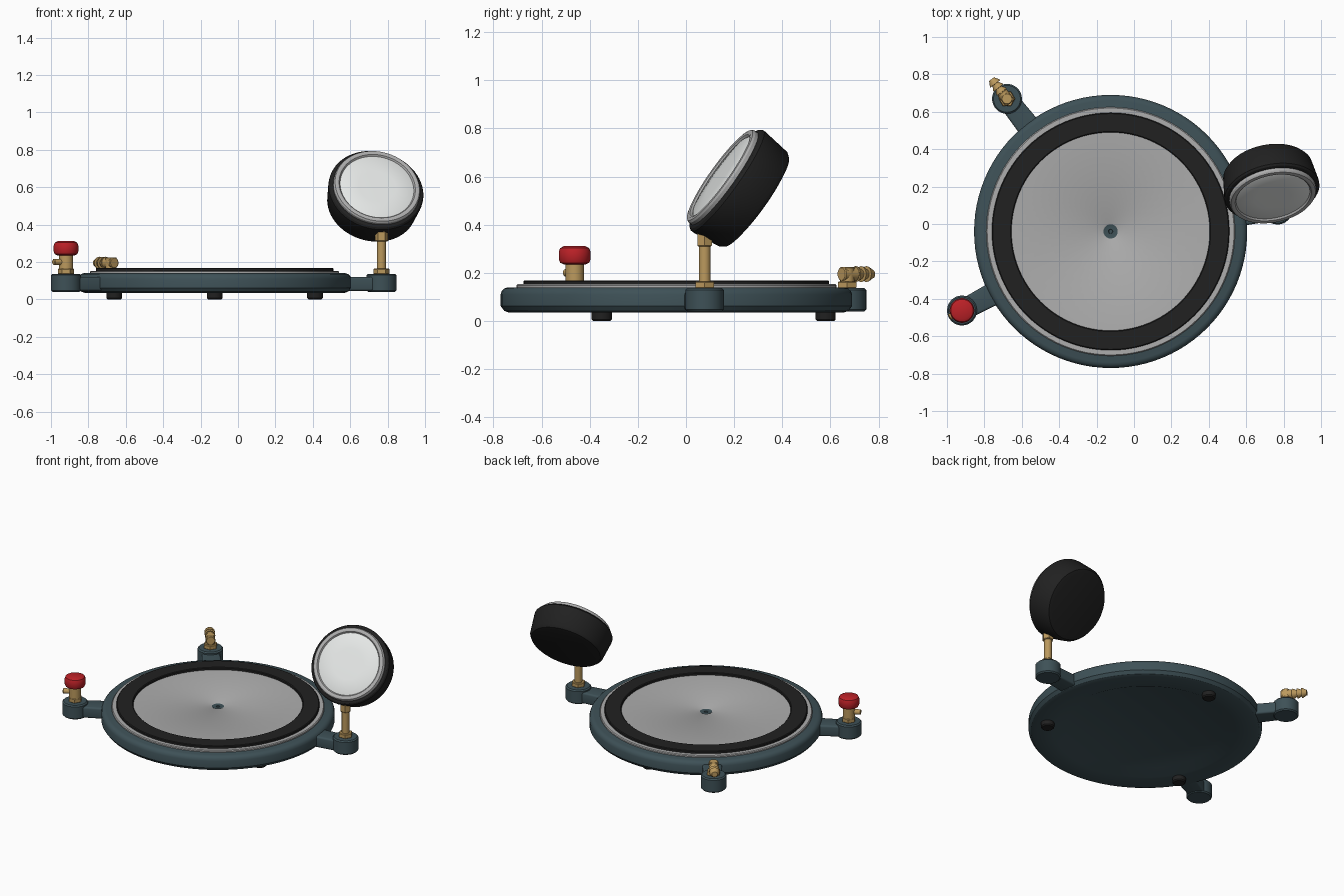
import bpy, bmesh
from math import sin, cos, pi, radians
from mathutils import Vector, Matrix

cube = bpy.data.objects.get("Cube")
if cube:
    bpy.data.objects.remove(cube, do_unlink=True)


def material(name, rgb):
    m = bpy.data.materials.new(name)
    m.use_nodes = True
    m.diffuse_color = (*rgb, 1)
    bsdf = next(n for n in m.node_tree.nodes if n.type == 'BSDF_PRINCIPLED')
    bsdf.inputs["Base Color"].default_value = (*rgb, 1)
    bsdf.inputs["Roughness"].default_value = 0.5
    return m


TEAL = material("dark teal paint", (0.048, 0.082, 0.095))
RUBBER = material("black rubber", (0.015, 0.015, 0.015))
STEEL = material("grey steel", (0.42, 0.42, 0.42))
DIAL = material("pale dial", (0.78, 0.8, 0.79))
BRASS = material("brass", (0.5, 0.32, 0.11))
RED = material("red knob", (0.5, 0.015, 0.02))


def finish(name, bm, mat, angle=32):
    bmesh.ops.recalc_face_normals(bm, faces=bm.faces)
    mesh = bpy.data.meshes.new(name)
    bm.to_mesh(mesh)
    bm.free()
    mesh.materials.append(mat)
    ob = bpy.data.objects.new(name, mesh)
    bpy.context.collection.objects.link(ob)
    bpy.ops.object.select_all(action='DESELECT')
    ob.select_set(True)
    bpy.context.view_layer.objects.active = ob
    bpy.ops.object.shade_smooth_by_angle(angle=radians(angle))
    return ob


def lathe(name, profile, mat, at=(0, 0, 0), axis=(0, 0, 1), sides=48, closed=False):
    """Spin (radius, height) pairs about an axis; open ends are capped."""
    bm = bmesh.new()
    place = Matrix.Translation(at) @ Vector(axis).to_track_quat('Z', 'Y').to_matrix().to_4x4()
    rings = [[bm.verts.new(place @ Vector((r * cos(2 * pi * i / sides), r * sin(2 * pi * i / sides), h)))
              for i in range(sides)] for r, h in profile]
    pairs = list(zip(rings, rings[1:]))
    if closed:
        pairs.append((rings[-1], rings[0]))
    else:
        bm.faces.new(rings[0])
        bm.faces.new(rings[-1])
    for a, b in pairs:
        for i in range(sides):
            j = (i + 1) % sides
            bm.faces.new((a[i], a[j], b[j], b[i]))
    return finish(name, bm, mat)


def rod(name, r, z0, z1, mat, at, axis=(0, 0, 1), sides=32, bevel=0.004):
    return lathe(name, [(r - bevel, z0), (r, z0 + bevel), (r, z1 - bevel), (r - bevel, z1)],
                 mat, at, axis, sides)


HUB = Vector((-0.125, -0.04, 0))


def polar(deg, r=1.0):
    return Vector((cos(radians(deg)), sin(radians(deg)), 0)) * r


# Round base with a sloped recess underneath
lathe("base", [(0.50, 0.065), (0.57, 0.035), (0.695, 0.035), (0.715, 0.042), (0.73, 0.062), (0.73, 0.11),
               (0.725, 0.125), (0.715, 0.135), (0.70, 0.14), (0.03, 0.14)], TEAL, HUB, sides=96)

# Steel plate with a countersunk port, and the sealing ring on it
lathe("plate", [(0.025, 0.13), (0.66, 0.13), (0.665, 0.135), (0.665, 0.148), (0.66, 0.153),
                (0.045, 0.153), (0.025, 0.142)], STEEL, HUB, sides=96, closed=True)
lathe("port", [(0.038, 0.14), (0.038, 0.1495), (0.03, 0.1475), (0.012, 0.1475), (0.01, 0.143)],
      TEAL, HUB)
lathe("gasket", [(0.53, 0.145), (0.635, 0.145), (0.635, 0.165), (0.63, 0.169), (0.535, 0.169),
                 (0.53, 0.165)], RUBBER, HUB, sides=96, closed=True)

# Three rubber feet
for i, deg in enumerate((90, 210, 330)):
    lathe(f"foot_{i + 1}", [(0.035, 0), (0.042, 0.007), (0.042, 0.045)], RUBBER,
          HUB + polar(deg, 0.62), sides=24)


# Three arms, each ending in a round boss
def arm(name, deg):
    bm = bmesh.new()
    bmesh.ops.create_cube(bm, size=1)
    bmesh.ops.scale(bm, vec=(0.23, 0.11, 0.075), verts=bm.verts)
    for v in bm.verts:
        if v.co.x < 0:
            v.co.y *= 1.15
    edges = [e for e in bm.edges if abs(e.verts[0].co.x - e.verts[1].co.x) > 0.1]
    bmesh.ops.bevel(bm, geom=edges, offset=0.012, segments=3, affect='EDGES', profile=0.5)
    where = HUB + polar(deg, 0.785) + Vector((0, 0, 0.083))
    bmesh.ops.transform(bm, matrix=Matrix.Translation(where) @ Matrix.Rotation(radians(deg), 4, 'Z'),
                        verts=bm.verts)
    finish(name + "_arm", bm, TEAL)
    end = HUB + polar(deg, 0.9)
    rod(name + "_boss", 0.08, 0.04, 0.137, TEAL, end, bevel=0.008)
    rod(name + "_nut", 0.044, 0.135, 0.165, BRASS, end, sides=6)
    return end, polar(deg)


# Gauge on a brass post
end, out = arm("gauge", 7.5)
rod("gauge_post", 0.024, 0.15, 0.38, BRASS, end)
rod("gauge_post_collar", 0.035, 0.31, 0.365, BRASS, end, sides=6)
tilt, turn = radians(35), radians(12)
face_dir = Vector((cos(tilt) * sin(turn), -cos(tilt) * cos(turn), sin(tilt)))
front = Vector((0.74, 0.162, 0.59))
lathe("gauge_case", [(0.205, -0.168), (0.228, -0.163), (0.242, -0.145), (0.257, -0.025), (0.257, -0.012),
                     (0.25, -0.002), (0.238, 0.003)], RUBBER, front, face_dir, 64)
lathe("gauge_bezel", [(0.235, 0), (0.235, 0.018), (0.229, 0.027), (0.218, 0.03), (0.207, 0.027),
                      (0.2, 0.018), (0.2, 0)], STEEL, front, face_dir, 64, closed=True)
lathe("gauge_dial", [(0.202, 0.005), (0.202, 0.017), (0.195, 0.021), (0.1, 0.024)],
      DIAL, front, face_dir, 64)

# Release valve with a side outlet and red knob
end, out = arm("valve", 208)
rod("valve_body", 0.038, 0.15, 0.24, BRASS, end)
rod("valve_outlet", 0.017, 0.0, 0.077, BRASS, end + Vector((0, 0, 0.2)), out, 20)
lathe("valve_knob", [(0.045, 0.235), (0.06, 0.242), (0.066, 0.256), (0.066, 0.288), (0.06, 0.303),
                     (0.045, 0.311)], RED, end)

# Hose elbow with a barbed outlet
end, out = arm("hose", 128)
elbow = end + Vector((0, 0, 0.195))
rod("hose_stem", 0.03, -0.04, 0.03, BRASS, elbow)
rod("hose_elbow", 0.03, -0.03, 0.045, BRASS, elbow, out)
barbs = [(0.02, 0.03)]
for k in range(3):
    start = 0.045 + k * 0.028
    barbs += [(0.02, start), (0.033, start + 0.001), (0.031, start + 0.008), (0.02, start + 0.026)]
barbs += [(0.018, 0.134)]
lathe("hose_barb", barbs, BRASS, elbow, out, 24)
